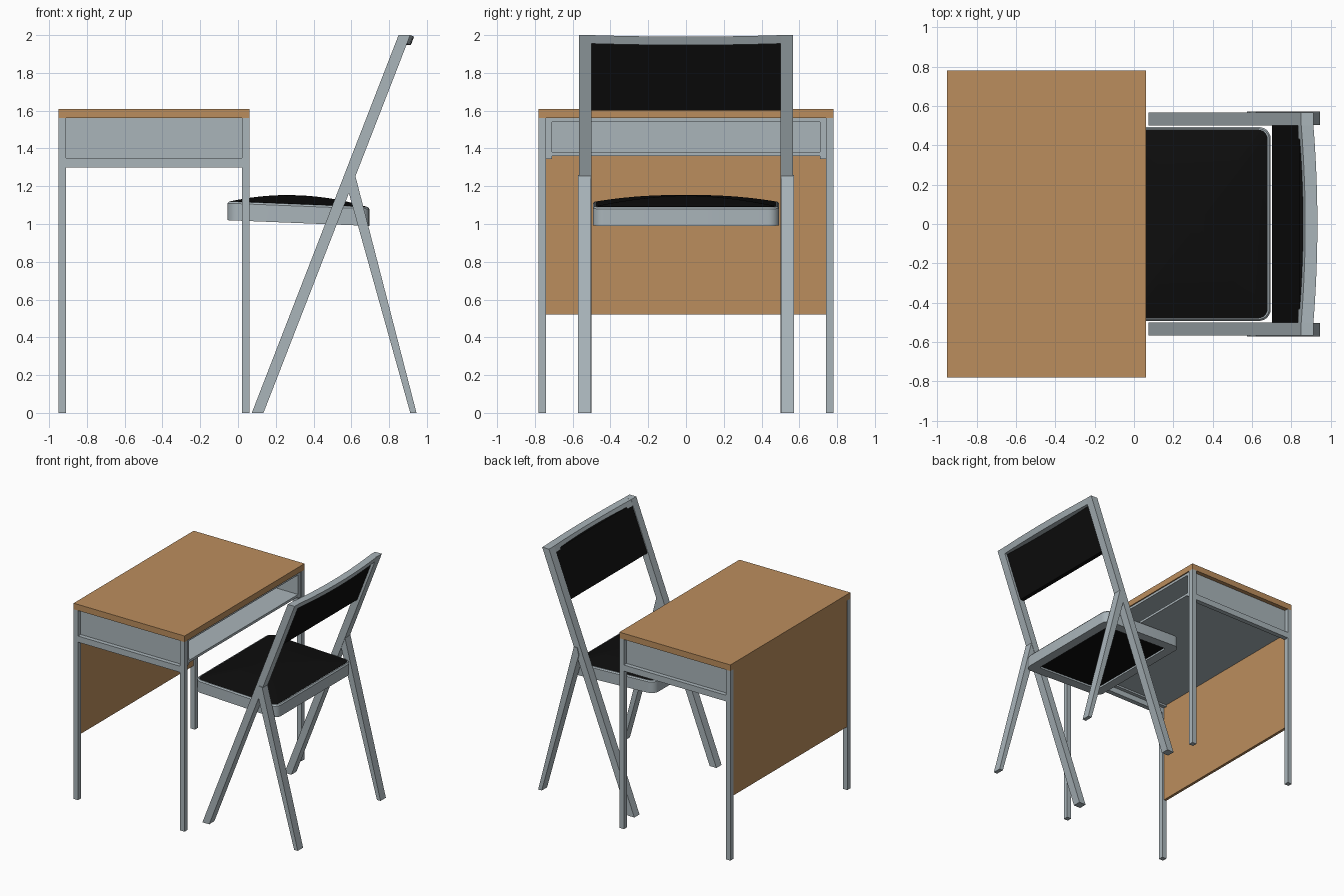
import bpy, bmesh, math
from mathutils import Vector

if "Cube" in bpy.data.objects:
    bpy.data.objects.remove(bpy.data.objects["Cube"])


def material(name, color):
    m = bpy.data.materials.new(name)
    m.diffuse_color = color
    m.use_nodes = True
    m.node_tree.nodes["Principled BSDF"].inputs["Base Color"].default_value = m.diffuse_color
    return m


WOOD = material("wood", (0.50, 0.27, 0.11, 1))
BLACK = material("black_fabric", (0.004, 0.004, 0.004, 1))
GREY = material("grey_metal", (0.40, 0.46, 0.49, 1))


def finish(name, bm, mat, smooth=False):
    bmesh.ops.recalc_face_normals(bm, faces=bm.faces[:])
    me = bpy.data.meshes.new(name)
    bm.to_mesh(me)
    bm.free()
    me.materials.append(mat)
    ob = bpy.data.objects.new(name, me)
    bpy.context.collection.objects.link(ob)
    if smooth:
        bpy.ops.object.select_all(action='DESELECT')
        ob.select_set(True)
        bpy.context.view_layer.objects.active = ob
        bpy.ops.object.shade_smooth_by_angle(angle=math.radians(35))
    return ob


def loft(name, rings, mat, cap=True, closed=False, smooth=False):
    """Skin a list of equally long point rings."""
    bm = bmesh.new()
    vs = [[bm.verts.new(p) for p in r] for r in rings]
    n = len(vs[0])
    pairs = list(zip(vs, vs[1:])) + ([(vs[-1], vs[0])] if closed else [])
    for a, b in pairs:
        for i in range(n):
            bm.faces.new((a[i], a[(i + 1) % n], b[(i + 1) % n], b[i]))
    if cap:
        bm.faces.new(vs[0])
        bm.faces.new(vs[-1])
    return finish(name, bm, mat, smooth)


def prism(name, profile, y0, y1, mat):
    """Extrude an x-z profile along y."""
    return loft(name, [[(x, y, z) for x, z in profile] for y in (y0, y1)], mat)


def box(name, x0, x1, y0, y1, z0, z1, mat):
    return prism(name, [(x0, z0), (x1, z0), (x1, z1), (x0, z1)], y0, y1, mat)


# Desk: top and back panel
box("desk_top", -0.95, 0.06, -0.78, 0.78, 1.56, 1.61, WOOD)
box("desk_back_panel", -0.948, -0.925, -0.745, 0.745, 0.52, 1.56, WOOD)

# Desk: storage tray, open toward the chair
box("tray_floor", -0.925, 0.05, -0.74, 0.74, 1.36, 1.38, GREY)
box("tray_ceiling", -0.925, 0.05, -0.74, 0.74, 1.54, 1.56, GREY)
box("tray_back", -0.925, -0.90, -0.74, 0.74, 1.38, 1.54, GREY)

for side, label in ((-1, "front"), (1, "rear")):
    # Desk: legs, side rails and tray sides
    for x, end in ((-0.95, "left"), (0.02, "right")):
        box(f"desk_leg_{label}_{end}", x, x + 0.04, side * 0.74, side * 0.78, 0, 1.56, GREY)
    box(f"desk_rail_{label}", -0.91, 0.02, side * 0.74, side * 0.78, 1.30, 1.35, GREY)
    box(f"tray_side_{label}", -0.925, 0.05, side * 0.71, side * 0.745, 1.345, 1.56, GREY)
    # Chair: long upright and rear leg
    prism(f"chair_upright_{label}", [(0.073, 0), (0.135, 0), (0.912, 2), (0.85, 2)],
          side * 0.50, side * 0.567, GREY)
    prism(f"chair_rear_leg_{label}",
          [(0.912, 0), (0.945, 0), (0.62, 1.26), (0.59, 1.26), (0.575, 1.20), (0.588, 1.16)],
          side * 0.503, side * 0.573, GREY)

# Chair: backrest panel following the upright slope
SLOPE = 0.777 / 2


def along(z, off):
    return (0.073 + SLOPE * z + off, z)


prism("backrest_panel", [along(1.60, 0.006), along(1.60, 0.04), along(1.965, 0.04), along(1.965, 0.006)],
      -0.505, 0.505, BLACK)

# Chair: bowed top rail
normal = Vector((1, 0, -SLOPE)).normalized()
rings = []
for i in range(13):
    t = -1 + i / 6
    bow = normal * 0.022 * (1 - t * t)
    pts = [along(1.955, 0), along(1.955, 0.062), along(2.0, 0.062), along(2.0, 0)]
    rings.append([Vector((x, t * 0.505, z)) + bow for x, z in pts])
loft("top_rail", rings, GREY, smooth=True)

# Chair: seat frame and cushion, tilted slightly backward
CX = 0.32


def rounded(hx, hy, r, z):
    pts = []
    for k in range(4):
        sx, sy = ((1, 1), (-1, 1), (-1, -1), (1, -1))[k]
        for j in range(7):
            a = math.radians(90 * k + 15 * j)
            x = sx * (hx - r) + r * math.cos(a)
            y = sy * (hy - r) + r * math.sin(a)
            pts.append((CX + x, y, z - 0.04 * x))
    return pts


loft("seat_frame", [rounded(0.375, 0.493, 0.06, 1.005), rounded(0.375, 0.493, 0.06, 1.095),
                    rounded(0.367, 0.485, 0.055, 1.105), rounded(0.295, 0.413, 0.02, 1.105),
                    rounded(0.295, 0.413, 0.02, 1.005)],
     GREY, cap=False, closed=True, smooth=True)

cushion = [rounded(0.30, 0.418, 0.02, 1.02), rounded(0.30, 0.418, 0.02, 1.09),
           rounded(0.360, 0.480, 0.05, 1.10)]
for i in range(10):
    t = 1 - i / 10
    cushion.append(rounded(0.360 * t, 0.480 * t, 0.05 * t, 1.106 + 0.046 * (1 - t * t)))
loft("seat_cushion", cushion, BLACK, smooth=True)
